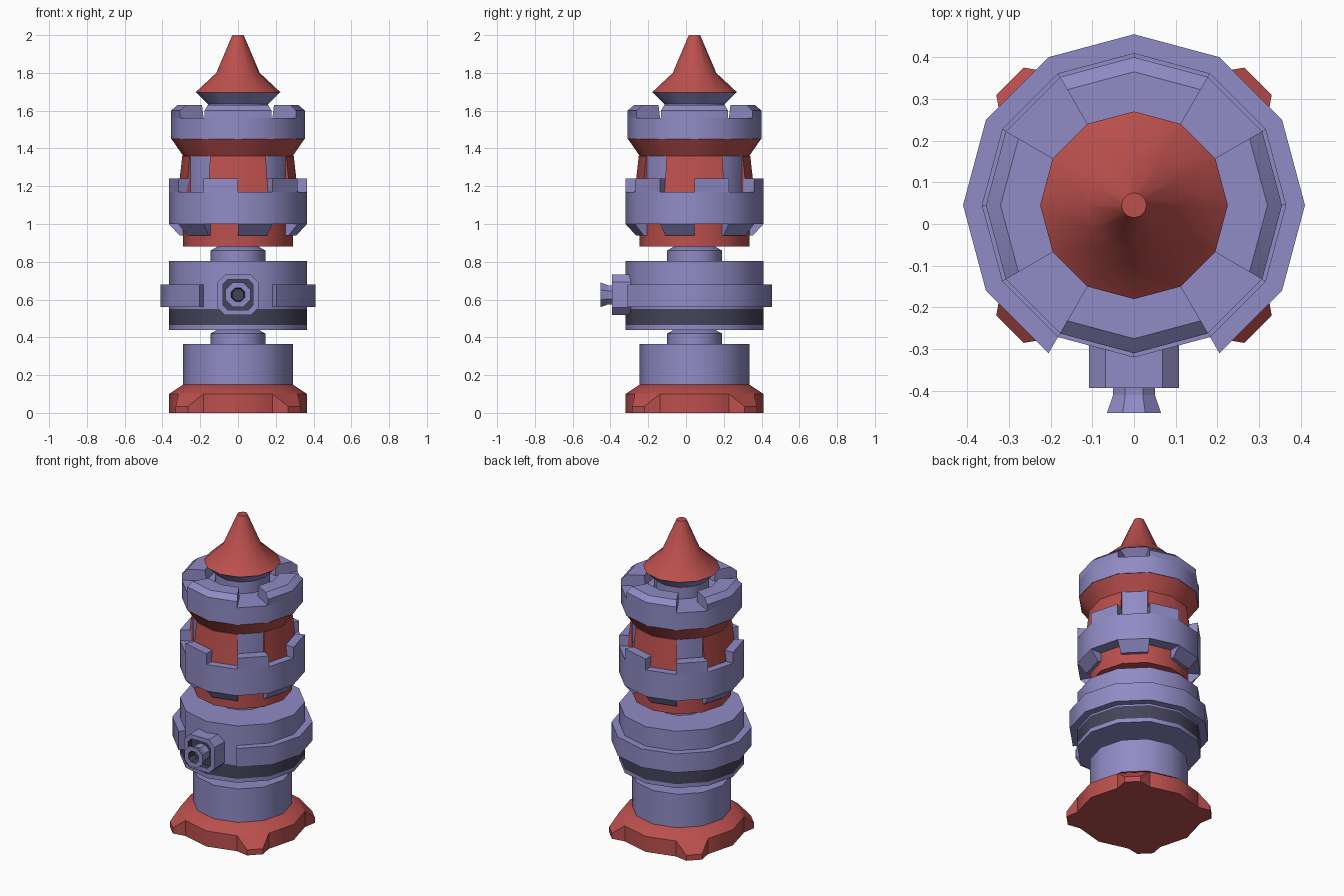
import bpy, bmesh, math
from mathutils import Vector, Matrix

cube = bpy.data.objects.get("Cube")
if cube:
    bpy.data.objects.remove(cube, do_unlink=True)

AXIS_Y = 0.045          # tower axis
SIDES = 12
STEP = 2 * math.pi / SIDES


def material(name, color):
    m = bpy.data.materials.new(name)
    m.use_nodes = True
    m.diffuse_color = (*color, 1)
    m.node_tree.nodes["Principled BSDF"].inputs["Base Color"].default_value = (*color, 1)
    return m


LILAC = material("lilac", (0.28, 0.26, 0.56))
RED = material("red", (0.50, 0.08, 0.075))
DARK = material("dark_slate", (0.06, 0.057, 0.10))


def finish(name, bm, mats, smooth=True):
    bmesh.ops.remove_doubles(bm, verts=bm.verts, dist=1e-5)
    bmesh.ops.recalc_face_normals(bm, faces=bm.faces)
    me = bpy.data.meshes.new(name)
    bm.to_mesh(me)
    bm.free()
    ob = bpy.data.objects.new(name, me)
    bpy.context.collection.objects.link(ob)
    for m in mats:
        me.materials.append(m)
    if smooth:
        bpy.ops.object.select_all(action='DESELECT')
        ob.select_set(True)
        bpy.context.view_layer.objects.active = ob
        bpy.ops.object.shade_smooth_by_angle(angle=math.radians(35))
    return ob


def point(r, z, k):
    return Vector((r * math.cos(k * STEP), AXIS_Y + r * math.sin(k * STEP), z))


def sweep(bm, profile, start=0, count=SIDES, closed=False):
    """Turn an (r, z) profile about the axis through whole facets."""
    n = len(profile)
    rings = [[bm.verts.new(point(r, z, start + k)) for r, z in profile]
             for k in range(count + 1)]
    for a, b in zip(rings, rings[1:]):
        for i in range(n if closed else n - 1):
            j = (i + 1) % n
            loop = [a[i], b[i], b[j], a[j]]
            if profile[i][0] == 0:
                loop.remove(b[i])
            elif profile[j][0] == 0:
                loop.remove(b[j])
            bm.faces.new(loop)
    if count < SIDES:
        bm.faces.new(rings[0])
        bm.faces.new(rings[-1])


def lathe(name, profile, mats, rule=None):
    bm = bmesh.new()
    sweep(bm, [(0, profile[0][1])] + profile + [(0, profile[-1][1])])
    if rule:
        for f in bm.faces:
            f.material_index = rule(f.calc_center_median())
    return finish(name, bm, mats)


def sectors(name, profile, starts, count, mats):
    bm = bmesh.new()
    for s in starts:
        sweep(bm, profile, s, count, True)
    return finish(name, bm, mats)


# Foundation and its four splayed feet
lathe("base_skirt", [(0.365, 0), (0.365, 0.1), (0.29, 0.15)], [RED])
bm = bmesh.new()
for quarter in range(4):
    k = 1 + 3 * quarter
    inner = [point(0.365, z, a) for a in (k, k + 1) for z in (0, 0.1)]
    tips = [point(0.423, z, a) for a in (k + 0.29, k + 0.71) for z in (0, 0.035)]
    verts = [bm.verts.new(p) for p in inner + tips]
    bmesh.ops.convex_hull(bm, input=verts)
finish("base_feet", bm, [RED], False)

# Stacked drums joined by narrow necks
lathe("lower_drum", [(0.29, 0.15), (0.29, 0.365)], [LILAC])
for name, z in (("lower_neck", 0.365), ("upper_neck", 0.805)):
    lathe(name, [(0.145, z), (0.145, z + 0.055), (0.11, z + 0.075)], [LILAC])
lathe("belt_drum", [(0.365, 0.44), (0.365, 0.465), (0.365, 0.55), (0.365, 0.805)],
      [LILAC, DARK], lambda c: int(0.47 < c.z < 0.54))
sectors("belt_band", [(0.36, 0.56), (0.41, 0.56), (0.41, 0.68), (0.36, 0.68)],
        [10], 10, [LILAC])


# Turret column: lilac recesses on the diagonals, red panels between
def recess(c):
    x, y = abs(c.x), abs(c.y - AXIS_Y)
    return int(1.2 < c.z < 1.35 and min(x, y) > 0.15)


lathe("turret_column", [(0.29, 0.88), (0.29, 1.17), (0.29, 1.36)], [RED, LILAC], recess)
sectors("turret_panels", [(0.28, 1.16), (0.318, 1.16), (0.295, 1.36), (0.28, 1.36)],
        [2, 5, 8, 11], 2, [RED])

# Toothed collar: upper teeth alternate with tapered lower teeth
bm = bmesh.new()
sweep(bm, [(0.28, 1.0), (0.365, 1.0), (0.365, 1.17), (0.28, 1.17)], closed=True)
for k in range(0, SIDES, 2):
    sweep(bm, [(0.30, 1.17), (0.365, 1.17), (0.365, 1.24), (0.30, 1.24)], k, 1, True)
    sweep(bm, [(0.28, 0.94), (0.31, 0.94), (0.365, 1.0), (0.28, 1.0)], k + 1, 1, True)
finish("toothed_collar", bm, [LILAC])

# Crown: red flare, lilac ring and four raised battlements
lathe("crown_flare", [(0.29, 1.36), (0.352, 1.45)], [RED])
lathe("crown_ring", [(0.355, 1.45), (0.355, 1.56)], [LILAC])
sectors("crown_battlements",
        [(0.21, 1.56), (0.355, 1.56), (0.355, 1.60), (0.32, 1.63), (0.22, 1.63)],
        [2, 5, 8, 11], 2, [LILAC])

# Spire
lathe("spire_neck", [(0.16, 1.56), (0.16, 1.635), (0.222, 1.698)], [LILAC])
lathe("spire", [(0.225, 1.697), (0.115, 1.80), (0.03, 2.0)], [RED])


# Front fixture: chamfered housing with a recessed face and a flared nozzle
def front_rings(name, rings, mats, rule):
    """Loft octagonal loops (half size, chamfer, y) along the front axis."""
    bm = bmesh.new()
    loops = []
    for h, c, y in rings:
        corners = [(h, h - c), (h - c, h), (c - h, h), (-h, h - c),
                   (-h, c - h), (c - h, -h), (h - c, -h), (h, c - h)]
        loops.append([bm.verts.new((x, y, 0.625 + z)) for x, z in corners])
    for n, (a, b) in enumerate(zip(loops, loops[1:])):
        for i in range(8):
            j = (i + 1) % 8
            bm.faces.new((a[i], a[j], b[j], b[i])).material_index = rule(n)
    bm.faces.new(loops[0])
    bm.faces.new(loops[-1]).material_index = rule(len(rings))
    return finish(name, bm, mats, False)


front_rings("fixture_housing",
            [(0.108, 0.04, -0.26), (0.108, 0.04, -0.393), (0.08, 0.025, -0.393),
             (0.08, 0.025, -0.36)], [LILAC, DARK], lambda n: int(n > 1))
front_rings("fixture_nozzle",
            [(0.05, 0.029, -0.35), (0.05, 0.029, -0.41), (0.065, 0.038, -0.453),
             (0.036, 0.021, -0.453), (0.03, 0.0175, -0.40)],
            [LILAC, DARK], lambda n: int(n > 2))
